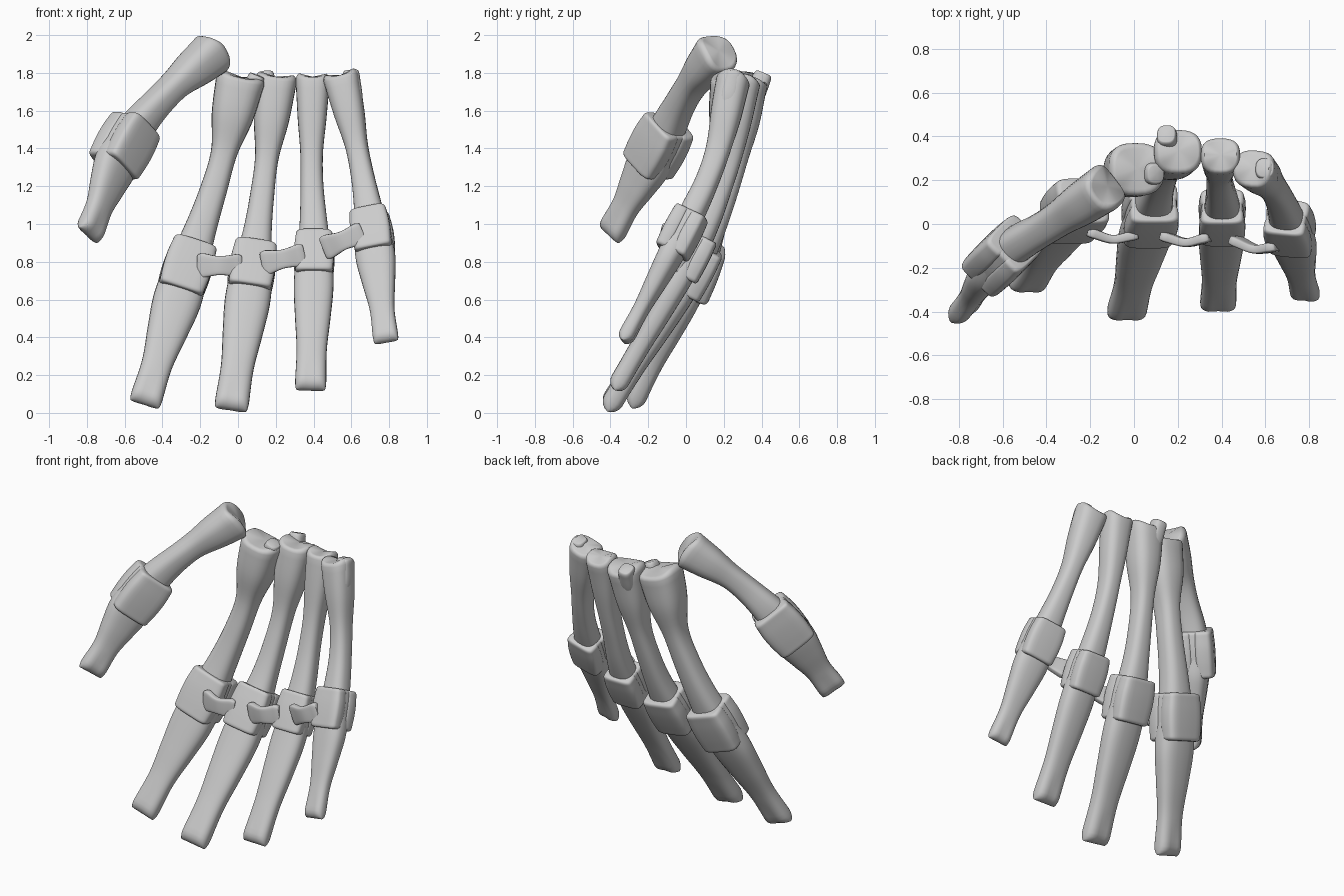
import bpy, bmesh, math
from mathutils import Vector

if "Cube" in bpy.data.objects:
    bpy.data.objects.remove(bpy.data.objects["Cube"])

SEG = 28
FRONT = Vector((0, -1, 0))

def spline(pts, u):
    """Smooth point on a path of knots, u = 0 .. len-1 (works for vectors and numbers)."""
    i = min(int(u), len(pts)-2)
    t = u-i
    b, c = pts[i], pts[i+1]
    a = pts[i-1] if i > 0 else b*2-c
    d = pts[i+2] if i+2 < len(pts) else c*2-b
    return (b*2 + (c-a)*t + (a*2-b*5+c*4-d)*t*t + (b*3-a-c*3+d)*t**3) * 0.5

def loft(name, pts, widths, depths, palm, power=0.75, cap=0.03, tip=None,
         shift=0.0, notch=0.0, groove=0.0, steps=24):
    """Smooth solid along pts; widths and depths are spread evenly; tip = length of a roller-like end."""
    def along(keys, f):
        return spline(keys, f*(len(keys)-1))
    C = [along(pts, i/steps) for i in range(steps+1)]
    rings = []
    for i, c in enumerate(C):
        t = (C[min(i+1, steps)] - C[max(i-1, 0)]).normalized()
        side = t.cross(palm).normalized()
        p = side.cross(t)
        p = p if p.dot(palm) > 0 else -p
        rings.append((c + p*shift, side, p, t, along(widths, i/steps)/2, along(depths, i/steps)/2))

    def rounded(ring, sign, length, lose_w, lose_d):
        c, s, p, t, w, d = ring
        for a in (.4, .8, 1.2, 1.5):
            f = 1-math.cos(a)
            yield c + t*sign*length*math.sin(a), s, p, t, w*(1-lose_w*f), d*(1-lose_d*f)
    first = list(rounded(rings[0], -1, cap, .2, .25))[::-1]
    last = list(rounded(rings[-1], 1, tip, .1, .95) if tip else rounded(rings[-1], 1, cap, .2, .25))
    rings = first + rings + last

    bm = bmesh.new()
    loops = []
    for i, (c, s, p, t, w, d) in enumerate(rings):
        near, far = max(0, 1-i/9), max(0, 1-(len(rings)-1-i)/9)
        loop = []
        for k in range(SEG):
            x, y = math.cos(2*math.pi*k/SEG), math.sin(2*math.pi*k/SEG)
            sx, sy = (math.copysign(abs(v)**power, v) for v in (x, y))
            dip = 1 - groove*far*math.exp(-6*sx*sx)
            loop.append(bm.verts.new(c + s*w*sx + p*d*dip*sy - t*notch*near*(x*x-.5)))
        loops.append(loop)
    for A, B in zip(loops, loops[1:]):
        for k in range(SEG):
            j = (k+1) % SEG
            bm.faces.new((A[k], A[j], B[j], B[k]))
    for L in (loops[0], loops[-1]):
        m = bm.verts.new(sum((v.co for v in L), Vector())/SEG)
        for k in range(SEG):
            bm.faces.new((L[k], L[(k+1) % SEG], m))
    bmesh.ops.recalc_face_normals(bm, faces=bm.faces)
    me = bpy.data.meshes.new(name)
    bm.to_mesh(me)
    bm.free()
    ob = bpy.data.objects.new(name, me)
    bpy.context.collection.objects.link(ob)
    bpy.ops.object.select_all(action='DESELECT')
    ob.select_set(True)
    bpy.context.view_layer.objects.active = ob
    bpy.ops.object.shade_smooth_by_angle(angle=math.radians(40))

joints = []

def finger(name, base, mid, joint, tip, base_w, shaft_w, joint_w, tip_w, palm=FRONT, notch=.03):
    path = [Vector(v) for v in (base, mid, joint, tip)]
    palm = Vector(palm)

    def span(a, b):
        return [spline(path, a+(b-a)*i/12) for i in range(13)]
    # long hand bone: flared base, thin shaft, widening head
    loft(name + "_metacarpal", span(0, 2),
         [base_w, base_w*.85, shaft_w, shaft_w*1.02, shaft_w*1.2, joint_w*.85],
         [base_w*.93, base_w*.86, shaft_w*1.1, shaft_w*1.03, shaft_w*1.1, joint_w*.68],
         palm, notch=notch)
    # first finger bone: broad top, flat shaft, roller tip
    mid_w = (joint_w+tip_w)/2
    loft(name + "_phalanx", span(2.04, 3),
         [joint_w*.95, joint_w, mid_w, tip_w*.97, tip_w],
         [joint_w*.67, joint_w*.62, mid_w*.63, tip_w*.64, tip_w*.68],
         palm, tip=tip_w*.33, groove=.25)
    # joint: sleeve with palm-side plate and back hood, a seam on each side
    c = path[2]
    t = (spline(path, 2.15) - spline(path, 1.85)).normalized()*joint_w*.48
    ends = [c-t, c+t]
    d = joint_w*.9
    for part, kw, kd, off in (("joint_sleeve", .95, .93, 0), ("palm_plate", 1, .5, .26), ("back_hood", 1.02, .54, -.23)):
        loft(f"{name}_{part}", ends, [joint_w*kw*s for s in (.93, 1, 1, .95)],
             [d*kd*s for s in (.93, 1, 1, .95)], palm, power=.5, cap=.02, shift=d*off)
    joints.append(c)

finger("thumb", (-.14, .16, 1.90), (-.38, 0, 1.69), (-.6, -.145, 1.415), (-.775, -.38, .985),
       .23, .15, .255, .165, palm=(.7, -.7, 0), notch=-.03)
finger("index", (.01, .25, 1.75), (-.10, .20, 1.28), (-.27, .06, .76), (-.48, -.26, .095),
       .26, .14, .255, .17)
finger("middle", (.2, .33, 1.75), (.14, .235, 1.25), (.075, .04, .76), (-.03, -.385, .07),
       .22, .125, .24, .18)
finger("ring", (.395, .31, 1.75), (.39, .21, 1.28), (.403, .03, .83), (.385, -.35, .17),
       .18, .12, .21, .165)
finger("little", (.55, .25, 1.76), (.645, .15, 1.33), (.71, -.02, .955), (.78, -.31, .415),
       .19, .12, .21, .135, palm=(-.1, -1, 0))

# bony lumps at the wrist ends
for name, top, low in (("index", (.09, .23, 1.76), (.01, .24, 1.56)),
                       ("middle", (.15, .40, 1.77), (.17, .31, 1.56)),
                       ("little", (.60, .25, 1.78), (.62, .20, 1.54))):
    loft(name + "_base_lump", [Vector(top), Vector(low)], [.09, .1, .06], [.1, .11, .08], FRONT)

# ligament bands between neighbouring joints
for i in range(1, 4):
    a, b = (joints[j] + Vector((0, -.1, .02)) for j in (i, i+1))
    loft(f"ligament_band_{i}", [a.lerp(b, .25), a.lerp(b, .5) - Vector((0, .02, 0)), a.lerp(b, .75)],
         [.13, .1, .12], [.045, .04, .045], FRONT, power=.4)
